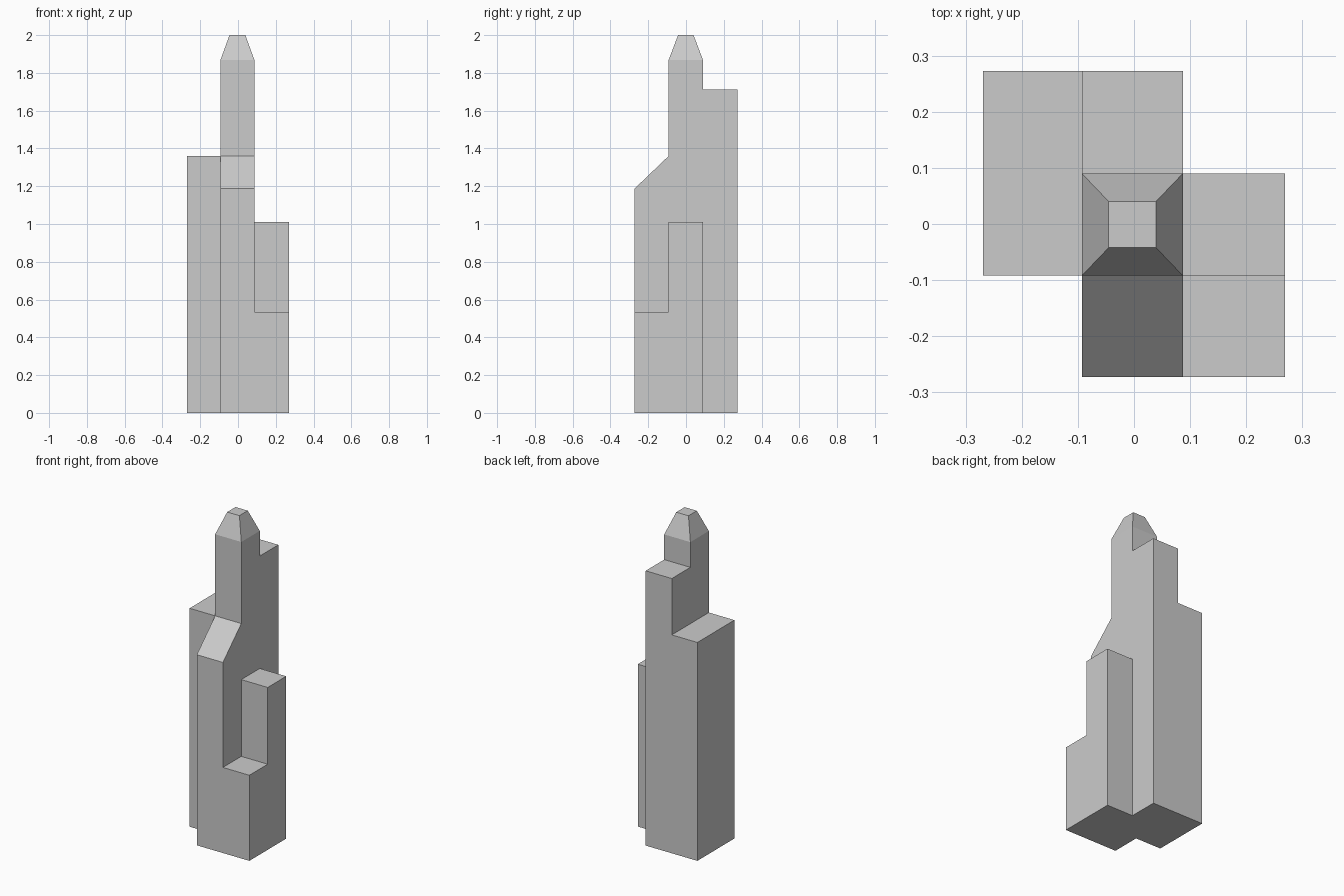
import bpy, bmesh

if "Cube" in bpy.data.objects:
    bpy.data.objects.remove(bpy.data.objects["Cube"])

# Shared plan lines of the 3 x 3 footprint
X0, X1, X2, X3 = -0.269, -0.093, 0.087, 0.269
Y0, Y1, Y2, Y3 = -0.2725, -0.092, 0.09, 0.2725


def loft(name, lower, upper):
    """Solid between two matching closed outlines."""
    bm = bmesh.new()
    a = [bm.verts.new(p) for p in lower]
    b = [bm.verts.new(p) for p in upper]
    bm.faces.new(a)
    bm.faces.new(b)
    n = len(a)
    for i in range(n):
        j = (i + 1) % n
        bm.faces.new((a[i], a[j], b[j], b[i]))
    bmesh.ops.recalc_face_normals(bm, faces=bm.faces)
    mesh = bpy.data.meshes.new(name)
    bm.to_mesh(mesh)
    bm.free()
    obj = bpy.data.objects.new(name, mesh)
    bpy.context.collection.objects.link(obj)
    return obj


def rect(x0, x1, y0, y1, z):
    return [(x0, y0, z), (x1, y0, z), (x1, y1, z), (x0, y1, z)]


def block(name, x0, x1, y0, y1, top):
    return loft(name, rect(x0, x1, y0, y1, 0), rect(x0, x1, y0, y1, top))


# Central slab: side profile with sloped front shoulder and stepped back
profile = [(Y0, 0), (Y0, 1.187), (Y1, 1.36), (Y1, 1.868),
           (Y2, 1.868), (Y2, 1.711), (Y3, 1.711), (Y3, 0)]
tower = loft("tower", [(X1, y, z) for y, z in profile],
             [(X2, y, z) for y, z in profile])

# Wings reach into the slab so they fuse cleanly; the cap tapers to a flat top
parts = [
    block("left_wing", X0, X2, Y1, Y3, 1.36),
    block("right_wing", X1, X3, Y1, Y2, 1.011),
    block("front_corner", X1, X3, Y0, Y2, 0.533),
    loft("tapered_cap", rect(X1, X2, Y1, Y2, 1.868),
         rect(-0.045, 0.039, -0.042, 0.04, 2.0)),
]

# Fuse everything into one shell
bpy.context.view_layer.objects.active = tower
for part in parts:
    mod = tower.modifiers.new("union", 'BOOLEAN')
    mod.operation = 'UNION'
    mod.solver = 'EXACT'
    mod.object = part
    bpy.ops.object.modifier_apply(modifier=mod.name)
    bpy.data.objects.remove(part)
